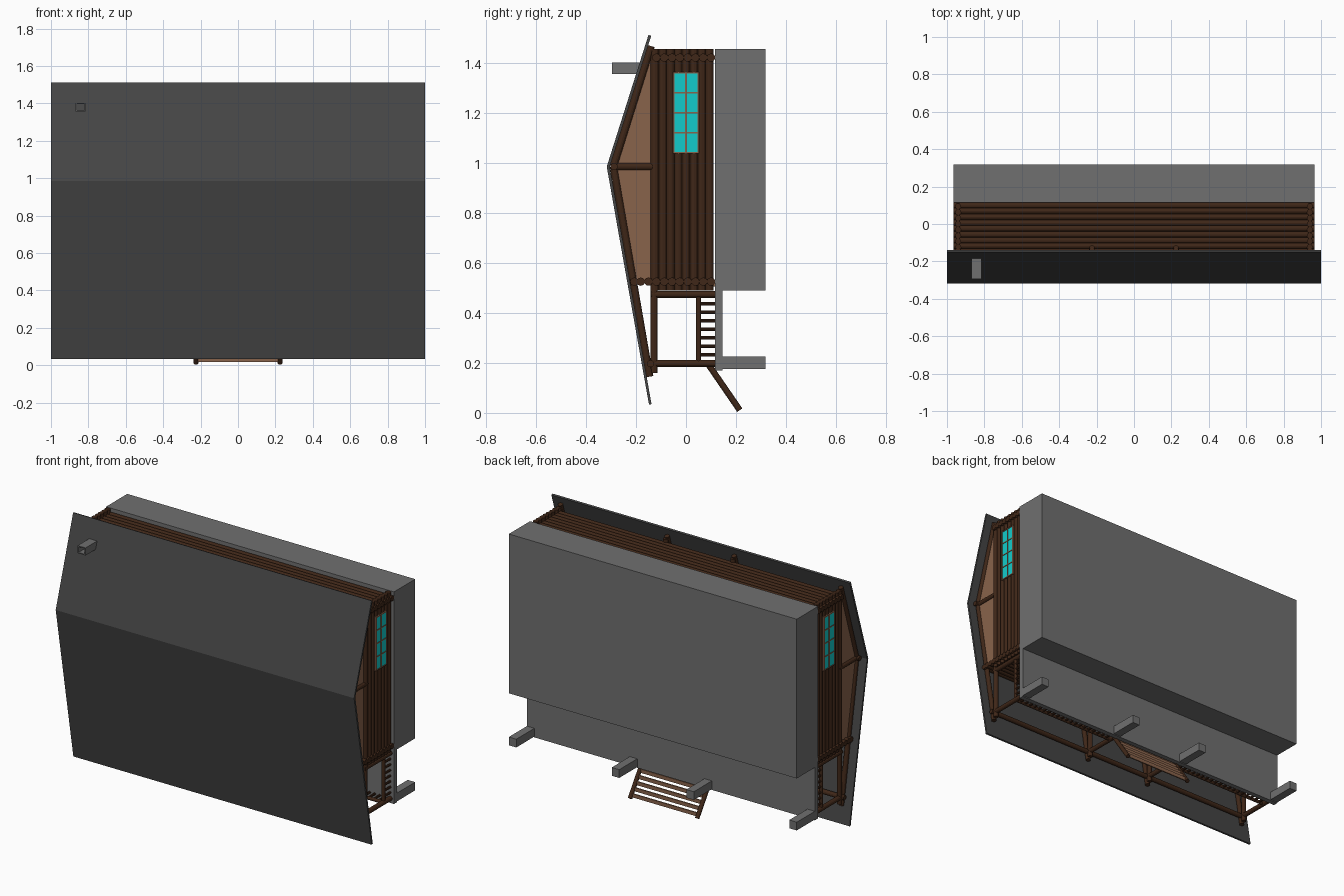
import bpy, bmesh, math
from mathutils import Vector

if "Cube" in bpy.data.objects:
    bpy.data.objects.remove(bpy.data.objects["Cube"])

# The cabin lies on its back: roof towards -y, base towards +y, porch towards -z
def material(name, rgb):
    m = bpy.data.materials.new(name)
    m.diffuse_color = (*rgb, 1)
    m.use_nodes = True
    m.node_tree.nodes["Principled BSDF"].inputs["Base Color"].default_value = m.diffuse_color
    return m

LOG = material("dark_log", (0.05, 0.02, 0.009))
WOOD = material("light_wood", (0.25, 0.125, 0.07))
STONE = material("grey_stone", (0.16, 0.16, 0.16))
SLATE = material("dark_slate", (0.06, 0.06, 0.06))
GLASS = material("cyan_glass", (0.006, 0.6, 0.6))

def finish(bm, name, mat):
    bmesh.ops.recalc_face_normals(bm, faces=bm.faces)
    me = bpy.data.meshes.new(name)
    bm.to_mesh(me)
    bm.free()
    me.materials.append(mat)
    ob = bpy.data.objects.new(name, me)
    bpy.context.collection.objects.link(ob)
    return ob

def boxes(name, ranges, mat):
    """Each range is (x0, x1, y0, y1, z0, z1)."""
    bm = bmesh.new()
    for x0, x1, y0, y1, z0, z1 in ranges:
        vs = bmesh.ops.create_cube(bm, size=1)["verts"]
        for v in vs:
            v.co = Vector(((x0 + x1) / 2 + v.co.x * (x1 - x0),
                           (y0 + y1) / 2 + v.co.y * (y1 - y0),
                           (z0 + z1) / 2 + v.co.z * (z1 - z0)))
    return finish(bm, name, mat)

def logs(name, ends, r, mat=LOG, sides=12):
    """Round logs between pairs of points."""
    bm = bmesh.new()
    for a, b in ends:
        a, b = Vector(a), Vector(b)
        vs = bmesh.ops.create_cone(bm, cap_ends=True, segments=sides, radius1=r,
                                   radius2=r, depth=(b - a).length)["verts"]
        q = (b - a).to_track_quat('Z', 'Y')
        for v in vs:
            v.co = q @ v.co + (a + b) / 2
    return finish(bm, name, mat)

def prism(name, profile, x0, x1, mat):
    """Extrude a (y, z) profile along x."""
    bm = bmesh.new()
    f = bm.faces.new([bm.verts.new((x0, y, z)) for y, z in profile])
    g = bmesh.ops.extrude_face_region(bm, geom=[f])["geom"]
    for v in g:
        if isinstance(v, bmesh.types.BMVert):
            v.co.x = x1
    return finish(bm, name, mat)

TRUSS = (-0.94, -0.225, 0.225, 0.94)
W = 0.965

# Roof and hollow chimney
prism("roof", [(-0.148, 0.033), (-0.317, 0.985), (-0.150, 1.512), (-0.139, 1.508),
               (-0.305, 0.985), (-0.138, 0.035)], -1, 1, SLATE)
cx0, cx1, cz0, cz1, t = -0.868, -0.815, 1.356, 1.402, 0.006
boxes("chimney", [(cx0, cx0 + t, -0.295, -0.18, cz0, cz1),
                  (cx1 - t, cx1, -0.295, -0.18, cz0, cz1),
                  (cx0, cx1, -0.295, -0.18, cz0, cz0 + t),
                  (cx0, cx1, -0.295, -0.18, cz1 - t, cz1)], STONE)

# Foundation, porch slab, piers
boxes("foundation", [(-W, W, 0.115, 0.318, 0.49, 1.455)], STONE)
boxes("porch_slab", [(-W, W, 0.115, 0.145, 0.17, 0.49)], STONE)
boxes("porch_piers", [(x - 0.025, x + 0.025, 0.145, 0.318, 0.175, 0.225)
                      for x in (-0.94, -0.25, 0.25, 0.94)], STONE)

# Log walls
P = 0.0312
ys = [0.100 - P * i for i in range(8)]
logs("back_wall", [((-W, y, 1.421), (W, y, 1.421)) for y in ys], 0.0165)
logs("front_wall", [((-W, y, 0.525), (W, y, 0.525))
                    for y in ys + [-0.150, -0.181, -0.207]], 0.0165)
for s, side in ((1, "right"), (-1, "left")):
    logs(side + "_wall", [((s * 0.94, y - 0.006, 0.49), (s * 0.94, y - 0.006, 1.456))
                          for y in ys], 0.0165)
    # Gable boards
    prism(side + "_gable", [(-0.12, 0.525), (-0.215, 0.525), (-0.298, 0.985),
                            (-0.155, 1.43), (-0.12, 1.43)], s * 0.93, s * 0.942, WOOD)
    # Window with glazing bars
    x0, x1 = sorted((s * 0.945, s * 0.959))
    boxes(side + "_window", [(x0, x1, -0.048, 0.048, 1.04, 1.36)], GLASS)
    x0, x1 = sorted((s * 0.945, s * 0.962))
    bars = [(x0, x1, y - 0.003, y + 0.003, 1.037, 1.363) for y in (-0.048, 0, 0.048)]
    bars += [(x0, x1, -0.05, 0.05, 1.04 + 0.08 * i - 0.003, 1.04 + 0.08 * i + 0.003)
             for i in range(5)]
    boxes(side + "_window_bars", bars, WOOD)

# Front door behind the porch
boxes("front_door", [(-0.075, 0.075, -0.09, 0.115, 0.505, 0.53)], WOOD)

# Roof trusses
truss = []
for x in TRUSS:
    truss += [((x, -0.290, 0.985), (x, -0.145, 0.145)),
              ((x, -0.290, 0.985), (x, -0.139, 1.467)),
              ((x, -0.128, 0.16), (x, -0.128, 1.456)),
              ((x, -0.295, 0.985), (x, -0.115, 0.985))]
logs("roof_trusses", truss, 0.0145)
logs("ridge_and_eave_beams", [((-W, -0.288, 0.985), (W, -0.288, 0.985)),
                              ((-W, -0.142, 0.197), (W, -0.142, 0.197))], 0.0145)

# Porch posts
logs("porch_posts", [((x, -0.14, z), (x, 0.115, z)) for x in TRUSS
                     for z in (0.198, 0.474)], 0.0145)

# Porch railings, open at the stairs
rails, spindles = [], []
for s in (1, -1):
    rails += [((s * 0.94, 0.05, 0.2), (s * 0.94, 0.05, 0.475)),
              ((s * 0.225, 0.05, 0.198), (s * 0.94, 0.05, 0.198))]
    spindles += [((s * 0.94, 0.05, 0.233 + 0.034 * i), (s * 0.94, 0.115, 0.233 + 0.034 * i))
                 for i in range(7)]
    spindles += [((s * (0.259 + 0.034 * i), 0.05, 0.198),
                  (s * (0.259 + 0.034 * i), 0.115, 0.198)) for i in range(20)]
logs("porch_rails", rails, 0.010)
logs("porch_spindles", spindles, 0.007, sides=8)

# Stairs
logs("stair_stringers", [((x, 0.09, 0.193), (x, 0.215, 0.011))
                         for x in (-0.225, 0.225)], 0.0125)
treads = []
for i in range(6):
    k = (i + 0.6) / 6.2
    y, z = 0.09 + 0.125 * k, 0.193 - 0.182 * k
    treads.append((-0.225, 0.225, y - 0.004, y + 0.004, z - 0.011, z + 0.011))
boxes("stair_treads", treads, WOOD)
